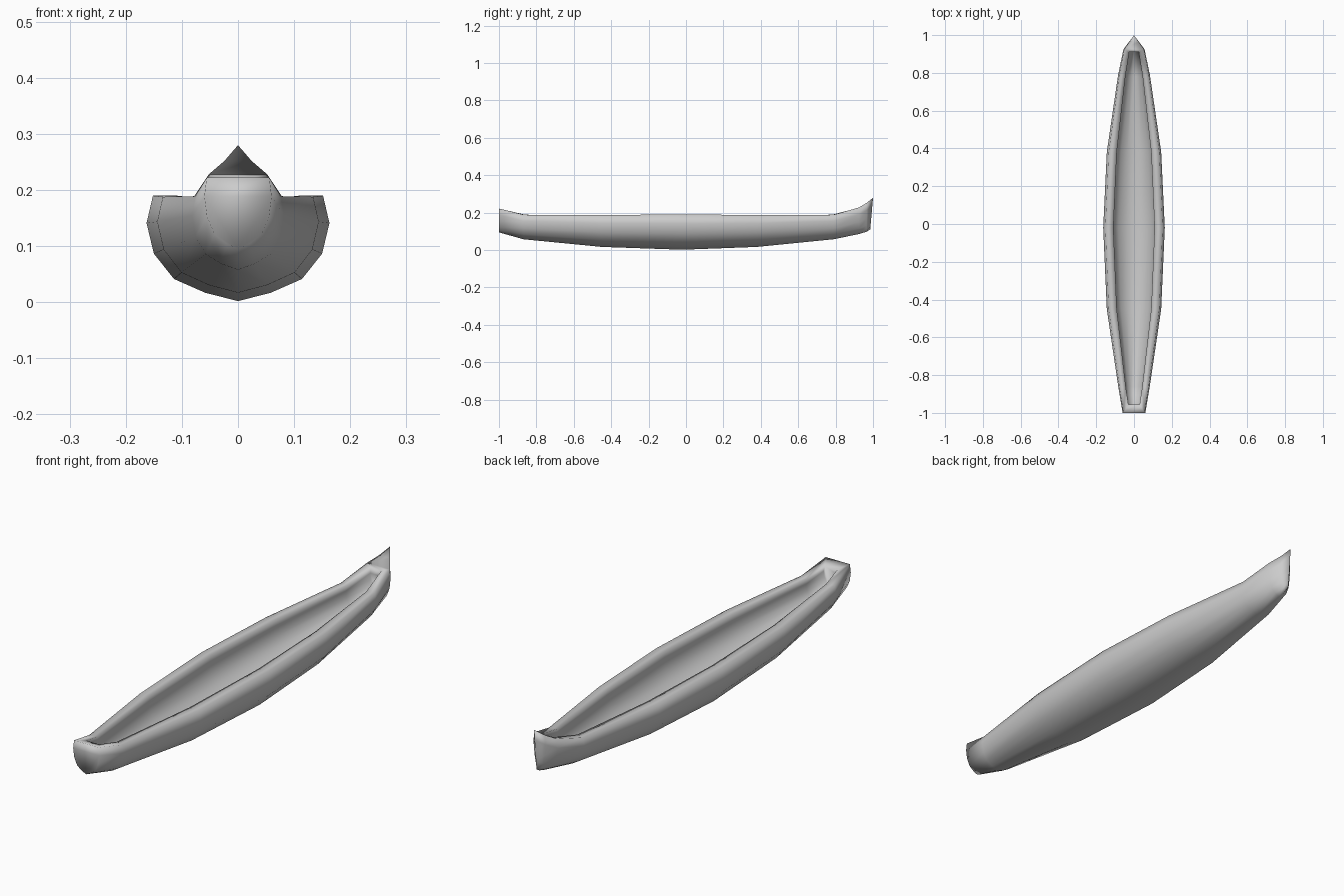
import bpy, bmesh

if "Cube" in bpy.data.objects:
    bpy.data.objects.remove(bpy.data.objects["Cube"])

# Half cross-section, keel to gunwale: (fraction of half width, fraction of height)
HALF = [(0, 0), (.36, .08), (.7, .21), (.92, .45), (1, .74), (.93, 1)]
PROFILE = [(-x, z) for x, z in reversed(HALF[1:])] + HALF

# Stations from stern to bow: (y, half width, bottom z, top z)
OUTER = [(-1, .060, .095, .222), (-.87, .082, .058, .189), (-.45, .144, .017, .188),
         (-.02, .163, .002, .190), (.38, .144, .017, .188), (.79, .084, .058, .189),
         (.925, .056, .086, .228), (.965, .026, .098, .252), (.985, 0, .110, .280)]
INNER = [(-.955, .032, .125, .210), (-.86, .047, .100, .189), (-.45, .098, .062, .188),
         (-.02, .117, .047, .190), (.38, .098, .062, .188), (.78, .049, .100, .189),
         (.91, .027, .125, .222)]

bm = bmesh.new()


def ring(station, rake=0):
    y, w, z0, z1 = station
    return [bm.verts.new((x * w, y + rake * t, z0 + t * (z1 - z0))) for x, t in PROFILE]


def loft(rings):
    for a, b in zip(rings, rings[1:]):
        for i in range(len(a) - 1):
            bm.faces.new((a[i], a[i + 1], b[i + 1], b[i]))


# Outer skin with slightly raked stem, and inner skin
outer = [ring(s) for s in OUTER[:-1]] + [ring(OUTER[-1], .015)]
inner = [ring(s) for s in INNER]
loft(outer)
loft(inner)

# Flat transom and the end walls of the interior
for end in (outer[0], inner[0], inner[-1]):
    bm.faces.new(end)

# Broad rim along both sides
for k in (0, -1):
    for i in range(len(inner) - 1):
        bm.faces.new((outer[i][k], outer[i + 1][k], inner[i + 1][k], inner[i][k]))

# Rim across stern and bow, then the small pointed bow deck
for o, n in ((outer[0], inner[0]), (outer[6], inner[6]),
             (outer[6], outer[7]), (outer[7], outer[8])):
    bm.faces.new((o[0], o[-1], n[-1], n[0]))

bmesh.ops.remove_doubles(bm, verts=bm.verts, dist=.0005)
bmesh.ops.recalc_face_normals(bm, faces=bm.faces)
for f in bm.faces:
    f.smooth = True

mesh = bpy.data.meshes.new("canoe_hull")
bm.to_mesh(mesh)
bm.free()
hull = bpy.data.objects.new("canoe_hull", mesh)
bpy.context.collection.objects.link(hull)
